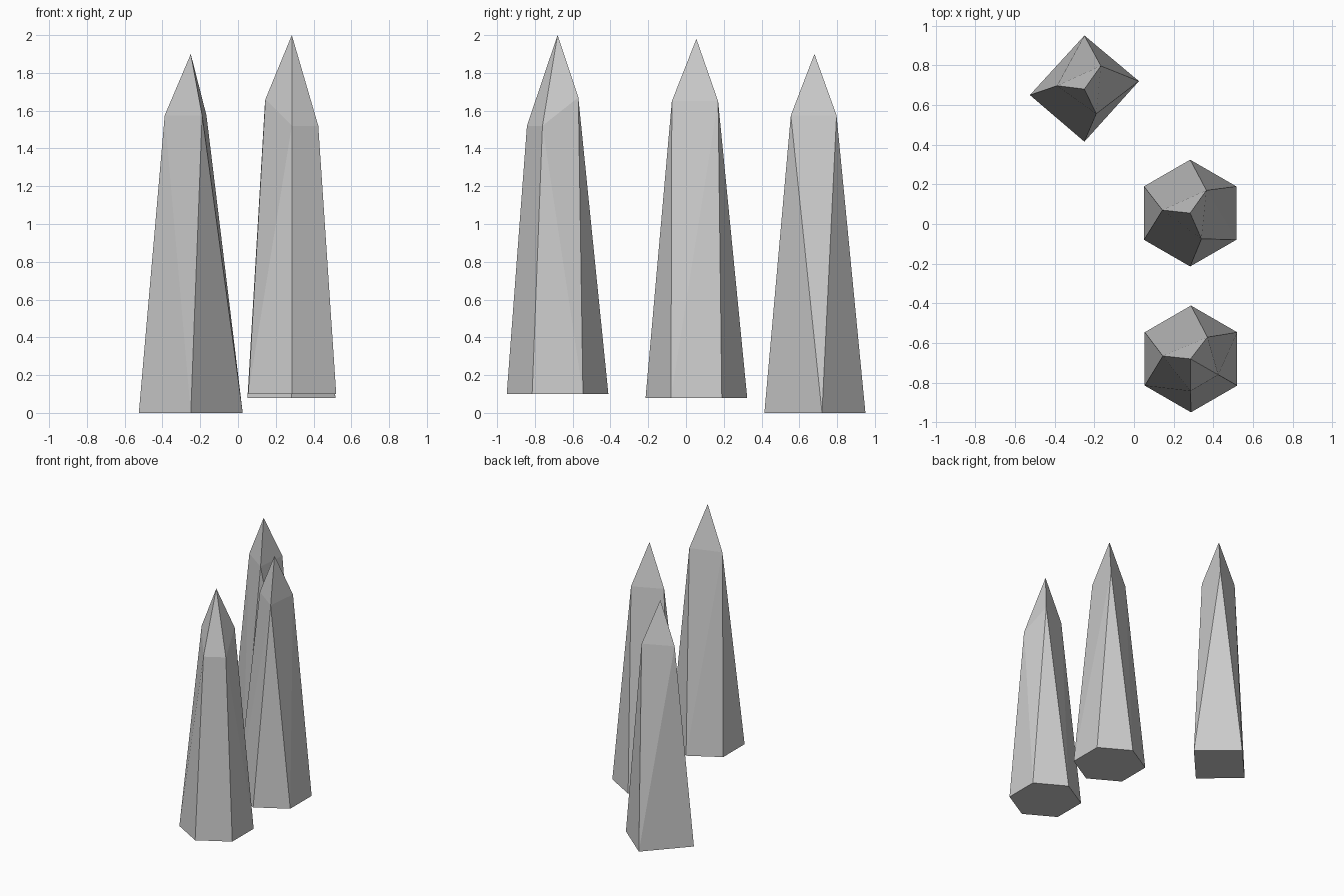
import bpy, bmesh
from math import sin, cos, radians

if "Cube" in bpy.data.objects:
    bpy.data.objects.remove(bpy.data.objects["Cube"])


def hexagon(cx, cy, r, z):
    return [(cx + r * sin(radians(60 * i)), cy + r * cos(radians(60 * i)), z) for i in range(6)]


def crystal(name, base, shoulders, tip):
    """Faceted spike: flat base, ring of shoulder points, single tip."""
    bm = bmesh.new()
    for p in base + shoulders + [tip]:
        bm.verts.new(p)
    bmesh.ops.convex_hull(bm, input=bm.verts)
    # merge coplanar triangles into clean facets
    bmesh.ops.dissolve_limit(bm, angle_limit=radians(1.5), verts=bm.verts, edges=bm.edges)
    bmesh.ops.recalc_face_normals(bm, faces=bm.faces)
    mesh = bpy.data.meshes.new(name)
    bm.to_mesh(mesh)
    bm.free()
    obj = bpy.data.objects.new(name, mesh)
    bpy.context.collection.objects.link(obj)
    return obj


# Front crystal: six-sided base, four shoulders
crystal("front_crystal", hexagon(0.287, -0.68, 0.269, 0.10),
        [(0.145, -0.665, 1.66), (0.37, -0.57, 1.67), (0.425, -0.76, 1.52), (0.285, -0.842, 1.52)],
        (0.285, -0.68, 2.0))

# Middle crystal: six-sided base, three shoulders
crystal("middle_crystal", hexagon(0.283, 0.055, 0.269, 0.08),
        [(0.143, 0.07, 1.65), (0.365, 0.17, 1.65), (0.34, -0.075, 1.65)],
        (0.283, 0.055, 1.98))

# Rear crystal: four-sided base, three shoulders
crystal("rear_crystal",
        [(-0.25, 0.95, 0), (0.025, 0.72, 0), (-0.25, 0.415, 0), (-0.525, 0.65, 0)],
        [(-0.388, 0.697, 1.575), (-0.167, 0.797, 1.575), (-0.19, 0.555, 1.575)],
        (-0.25, 0.68, 1.90))
